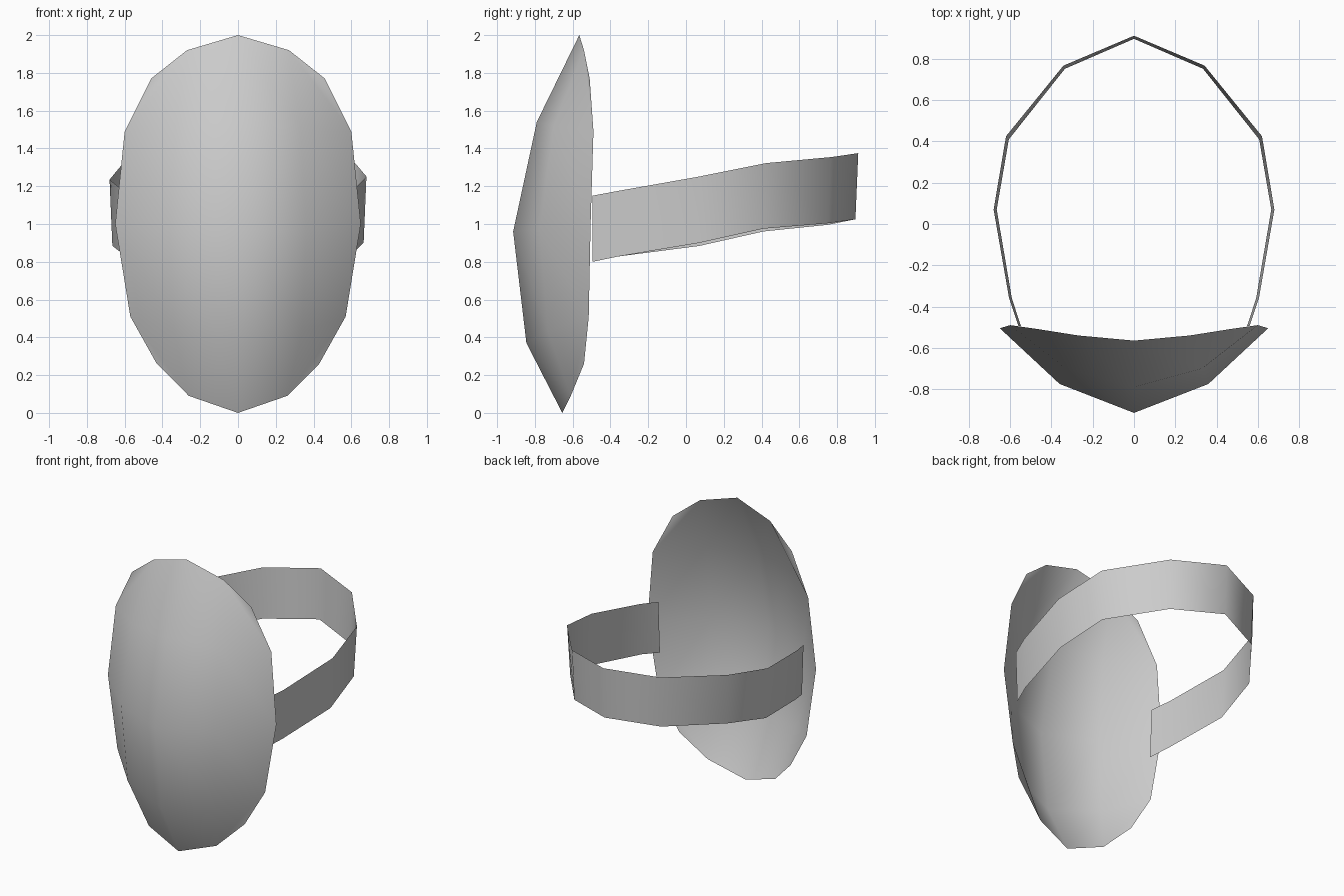
import bpy

if "Cube" in bpy.data.objects:
    bpy.data.objects.remove(bpy.data.objects["Cube"])

grey = bpy.data.materials.new("light_grey")
grey.diffuse_color = (0.6, 0.6, 0.6, 1)
grey.use_nodes = True
grey.node_tree.nodes["Principled BSDF"].inputs["Base Color"].default_value = grey.diffuse_color


def make_object(name, verts, faces):
    mesh = bpy.data.meshes.new(name)
    mesh.from_pydata(verts, [], faces)
    mesh.materials.append(grey)
    mesh.shade_smooth()
    obj = bpy.data.objects.new(name, mesh)
    bpy.context.collection.objects.link(obj)
    return obj


# Face shell: half rows from the centre line to the rim, top to bottom
rows = [
    [(0, -.565, 2.0), (.27, -.54, 1.92), (.46, -.51, 1.77)],
    [(0, -.79, 1.54), (.33, -.70, 1.52), (.60, -.49, 1.49)],
    [(0, -.915, .96), (.36, -.775, .97), (.65, -.505, 1.0)],
    [(0, -.845, .37), (.34, -.73, .43), (.57, -.515, .51)],
    [(0, -.655, 0.0), (.26, -.61, .09), (.43, -.54, .26)],
]
verts = []
for row in rows:
    verts += [(-x, y, z) for x, y, z in reversed(row[1:])] + row
faces = []
for r in range(4):
    for c in range(4):
        a = r * 5 + c
        tl, tr, bl, br = a, a + 1, a + 5, a + 6
        # Corner quads fold across the corner, leaving a flat rim triangle
        if (r, c) in ((0, 0), (3, 3)):
            faces += [(tl, bl, tr), (tr, bl, br)]
        elif (r, c) in ((0, 3), (3, 0)):
            faces += [(tl, bl, br), (tl, br, tr)]
        else:
            faces.append((tl, bl, br, tr))
make_object("mask_shell", verts, faces)

# Head strap: x, y, top z, bottom z from the shell to the back centre
half = [(.56, -.495, 1.15, .80), (.605, -.36, 1.175, .828),
        (.68, .07, 1.243, .892), (.62, .425, 1.315, .968),
        (.342, .767, 1.35, 1.0), (0, .912, 1.375, 1.025)]
path = half + [(-x, y, t, b) for x, y, t, b in reversed(half[:-1])]
verts = []
for x, y, top, bottom in path:
    lean = .012 * x * (y > -.3)
    verts += [(x, y, top + lean), (x * .978, y - .015 * (y > .4), bottom + lean)]
faces = [(2 * i, 2 * i + 1, 2 * i + 3, 2 * i + 2) for i in range(len(path) - 1)]
make_object("head_strap", verts, faces)
